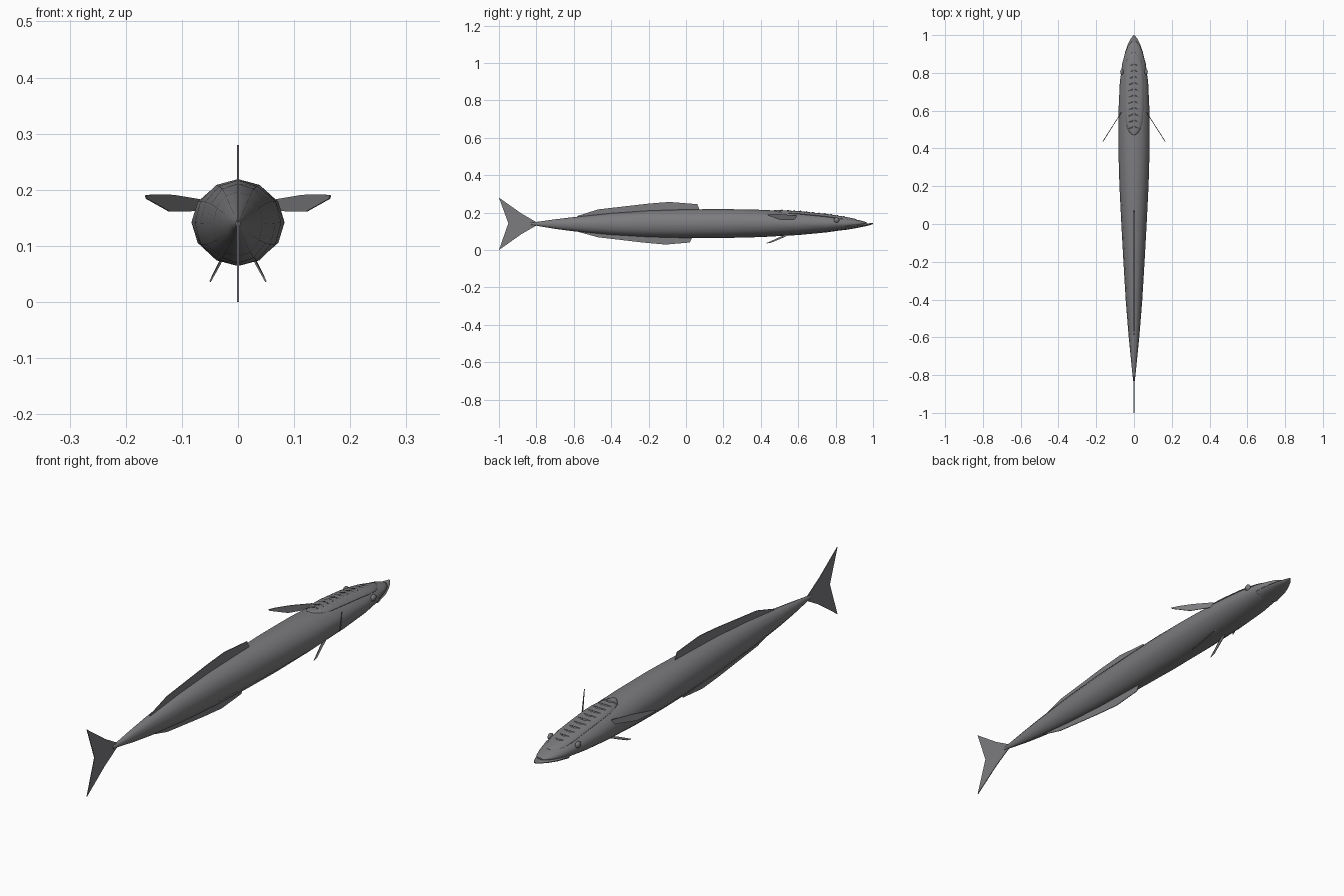
import bpy, bmesh, math
from mathutils import Vector

cube = bpy.data.objects.get("Cube")
if cube:
    bpy.data.objects.remove(cube)

grey = bpy.data.materials.new("slate grey")
grey.use_nodes = True
COLOUR = (0.2, 0.2, 0.21, 1)
grey.diffuse_color = COLOUR
grey.node_tree.nodes["Principled BSDF"].inputs["Base Color"].default_value = COLOUR


def finish(name, bm, smooth=None):
    bmesh.ops.recalc_face_normals(bm, faces=bm.faces)
    mesh = bpy.data.meshes.new(name)
    bm.to_mesh(mesh)
    bm.free()
    mesh.materials.append(grey)
    obj = bpy.data.objects.new(name, mesh)
    bpy.context.collection.objects.link(obj)
    if smooth:
        bpy.ops.object.select_all(action="DESELECT")
        obj.select_set(True)
        bpy.context.view_layer.objects.active = obj
        bpy.ops.object.shade_smooth_by_angle(angle=math.radians(smooth))
    return obj


def loft(name, stations, sides=12, smooth=60):
    """Oval rings along y; each station is (y, half width, top, bottom)."""
    bm = bmesh.new()
    rings = []
    for y, w, top, bottom in stations:
        mid, h = (top + bottom) / 2, (top - bottom) / 2
        angles = [2 * math.pi * i / sides for i in range(sides)]
        rings.append([bm.verts.new((w * math.sin(a), y, mid + h * math.cos(a))) for a in angles])
    for a, b in zip(rings, rings[1:]):
        for i in range(sides):
            j = (i + 1) % sides
            bm.faces.new((a[i], a[j], b[j], b[i]))
    bm.faces.new(rings[0])
    bm.faces.new(rings[-1])
    return finish(name, bm, smooth)


def fin(name, outline, normal, thick=0.003):
    """Thin flat fin: outline points in space, given thickness along normal."""
    bm = bmesh.new()
    n = Vector(normal).normalized() * thick
    base = bm.faces.new([bm.verts.new(Vector(p) - n / 2) for p in outline])
    new = bmesh.ops.extrude_face_region(bm, geom=[base])["geom"]
    bmesh.ops.translate(bm, vec=n, verts=[v for v in new if isinstance(v, bmesh.types.BMVert)])
    return finish(name, bm)


# Body and upper head
BODY = [(-0.83, 0.004, 0.146, 0.134), (-0.8, 0.008, 0.15, 0.13),
        (-0.7, 0.018, 0.164, 0.113), (-0.6, 0.028, 0.176, 0.1),
        (-0.4, 0.044, 0.197, 0.081), (-0.2, 0.056, 0.211, 0.069),
        (0, 0.067, 0.217, 0.064), (0.2, 0.077, 0.219, 0.064),
        (0.4, 0.083, 0.215, 0.069), (0.6, 0.082, 0.205, 0.08),
        (0.75, 0.075, 0.19, 0.094), (0.85, 0.062, 0.175, 0.108),
        (0.91, 0.046, 0.163, 0.12), (0.945, 0.031, 0.155, 0.133),
        (0.965, 0.012, 0.148, 0.141)]
loft("body", BODY)

# Projecting lower jaw
loft("lower_jaw", [(0.85, 0.058, 0.142, 0.107), (0.91, 0.047, 0.142, 0.117),
                   (0.95, 0.033, 0.142, 0.125), (0.98, 0.018, 0.143, 0.132),
                   (1.0, 0.003, 0.144, 0.139)])


def back_height(y):
    for a, b in zip(BODY, BODY[1:]):
        if a[0] <= y <= b[0]:
            t = (y - a[0]) / (b[0] - a[0])
            return a[2] + t * (b[2] - a[2])


# Oval suction disc on top of the head
def disc_width(y):
    t = (y - 0.47) / 0.44
    return 0.05 * max(0.0, 1 - abs(2 * t - 1) ** 4) ** 0.5


disc = []
for i in range(17):
    y = 0.69 - 0.219 * math.cos(math.pi * i / 16)
    top = back_height(y) + 0.003
    disc.append((y, max(disc_width(y), 0.004), top, top - 0.026))
loft("suction_disc", disc, 16)

# Paired slats across the disc
for side, word in ((1, "left"), (-1, "right")):
    for i in range(11):
        y = 0.52 + 0.033 * i
        z = back_height(y)
        w = disc_width(y) * 0.84
        fin(f"{word}_disc_slat_{i + 1}",
            [(side * 0.004, y, z), (side * w, y - 0.012, z - 0.009),
             (side * w, y - 0.02, z - 0.004), (side * 0.6 * w, y - 0.014, z + 0.003),
             (side * 0.004, y - 0.008, z + 0.007)], (0, 1, 0.3), 0.004)

# Tail, dorsal and anal fins along the midline
MIDLINE = {
    "tail_fin": [(-0.8, 0.149), (-0.88, 0.195), (-1, 0.28), (-0.95, 0.143),
                 (-1, 0), (-0.88, 0.085), (-0.8, 0.131)],
    "dorsal_fin": [(-0.59, 0.17), (-0.58, 0.182), (-0.47, 0.217), (-0.2, 0.248),
                   (-0.09, 0.257), (0.06, 0.245), (0.075, 0.21), (-0.2, 0.2), (-0.4, 0.185)],
    "anal_fin": [(-0.59, 0.11), (-0.58, 0.098), (-0.47, 0.068), (-0.23, 0.04),
                 (-0.11, 0.029), (0.02, 0.04), (0.035, 0.07), (-0.2, 0.08), (-0.4, 0.092)],
}
for name, outline in MIDLINE.items():
    fin(name, [(0, y, z) for y, z in outline], (1, 0, 0))

# Paired fins and eyes
for s, word in ((1, "left"), (-1, "right")):
    fin(f"{word}_pectoral_fin",
        [(s * 0.068, 0.59, 0.183), (s * 0.115, 0.515, 0.191), (s * 0.15, 0.46, 0.192),
         (s * 0.165, 0.435, 0.19), (s * 0.163, 0.44, 0.184), (s * 0.122, 0.505, 0.161),
         (s * 0.07, 0.585, 0.162)], (s * 0.84, 0.53, 0))
    fin(f"{word}_pelvic_fin",
        [(s * 0.024, 0.54, 0.085), (s * 0.032, 0.5, 0.068), (s * 0.05, 0.43, 0.036),
         (s * 0.048, 0.455, 0.04), (s * 0.036, 0.51, 0.063), (s * 0.026, 0.56, 0.085)],
        (s * 0.85, 0, 0.5))

    bm = bmesh.new()
    bmesh.ops.create_uvsphere(bm, u_segments=12, v_segments=8, radius=0.015)
    bmesh.ops.scale(bm, vec=(0.6, 1, 0.9), verts=bm.verts)
    bmesh.ops.translate(bm, vec=(s * 0.064, 0.805, 0.16), verts=bm.verts)
    finish(f"{word}_eye", bm, 60)
